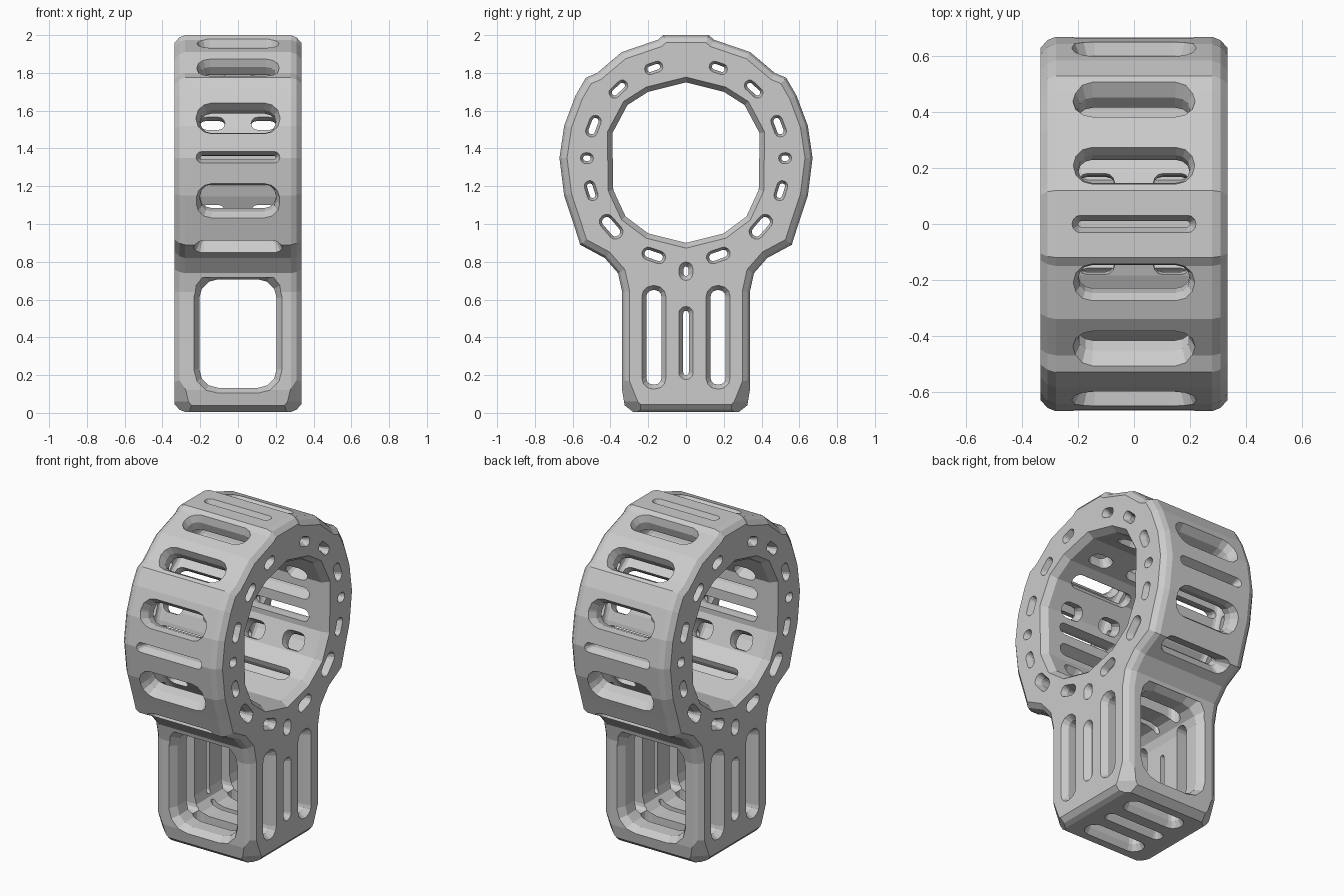
import bpy, bmesh
from math import cos, sin, pi, radians
from mathutils import Vector, Matrix

if "Cube" in bpy.data.objects:
    bpy.data.objects.remove(bpy.data.objects["Cube"])

CZ = 1.33          # height of the ring centre
X, Y, Z = Vector((1, 0, 0)), Vector((0, 1, 0)), Vector((0, 0, 1))


def frame(origin, u, w):
    """Matrix with local x = u, local z = w."""
    m = Matrix((u, w.cross(u), w)).transposed().to_4x4()
    m.translation = Vector(origin)
    return m


def offset(pts, d):
    """Grow (d > 0) or shrink a counter-clockwise outline."""
    out, n = [], len(pts)
    for i in range(n):
        p, a, b = Vector(pts[i]), Vector(pts[i - 1]), Vector(pts[(i + 1) % n])
        e1, e2 = (p - a).normalized(), (b - p).normalized()
        n1, n2 = Vector((e1.y, -e1.x)), Vector((e2.y, -e2.x))
        out.append(p + (n1 + n2) * (d / max(1 + n1.dot(n2), 0.3)))
    return out


def rounded(w, h, r):
    r = min(r, 0.48 * w, 0.48 * h)
    pts = []
    for k, (sx, sy) in enumerate([(1, 1), (-1, 1), (-1, -1), (1, -1)]):
        for j in range(4):
            a = k * pi / 2 + j * pi / 6
            pts.append((sx * (w / 2 - r) + r * cos(a), sy * (h / 2 - r) + r * sin(a)))
    return pts


def mirrored(half):
    """Right half from bottom to top -> full outline."""
    return half + [(-y, z) for y, z in reversed(half) if y > 1e-6]


def loft(bm, loops, closed=False):
    rings = [[bm.verts.new(p) for p in lp] for lp in loops]
    n = len(rings[0])
    pairs = list(zip(rings, rings[1:])) + ([(rings[-1], rings[0])] if closed else [])
    for a, b in pairs:
        for i in range(n):
            j = (i + 1) % n
            bm.faces.new((a[i], a[j], b[j], b[i]))
    if not closed:
        bm.faces.new(rings[0])
        bm.faces.new(rings[-1])


def prism(bm, pts, m, layers):
    """Sweep an outline along local z; layers are (distance, growth)."""
    loft(bm, [[m @ Vector((p[0], p[1], d)) for p in offset(pts, g)] for d, g in layers])


def make(name, bm):
    bmesh.ops.recalc_face_normals(bm, faces=bm.faces)
    me = bpy.data.meshes.new(name)
    bm.to_mesh(me)
    bm.free()
    ob = bpy.data.objects.new(name, me)
    bpy.context.collection.objects.link(ob)
    return ob


def both(angles):
    for a in angles:
        yield radians(a)
        if a != 90:
            yield radians(180 - a)


def through(d, g):
    """Layers of a cutter running right through, flared at both ends."""
    return [(-d - 0.03, g * 2), (-d + 0.03, 0), (d - 0.03, 0), (d + 0.03, g * 2)]


side = frame((0, 0, 0), Y, X)

# Solid body: ring and stem outline with chamfered rims
outline = mirrored([(0.28, 0.005), (0.325, 0.04), (0.338, 0.12), (0.338, 0.64), (0.36, 0.74),
                    (0.43, 0.82), (0.56, 0.89), (0.595, 1.0), (0.645, 1.15), (0.67, 1.35),
                    (0.645, 1.52), (0.585, 1.68), (0.53, 1.775), (0.47, 1.80), (0.34, 1.91),
                    (0.15, 1.975), (0.12, 2.0)])
bm = bmesh.new()
prism(bm, outline, side, [(-0.335, -0.04), (-0.31, -0.012), (-0.28, 0),
                          (0.28, 0), (0.31, -0.012), (0.335, -0.04)])
body = make("ring_frame_with_stem", bm)
cutters = []

# Round off the four corners of the foot
bm = bmesh.new()
square = [(0.1, 0.1), (-0.1, 0.1), (-0.1, -0.1), (0.1, -0.1)]
for sx in (-1, 1):
    for sy in (-1, 1):
        m = frame((0.38 * sx, 0.38 * sy, 0), Vector((sx, sy, 0)).normalized(), Z)
        prism(bm, square, m, [(-0.05, 0.1), (0, 0.06), (0.06, 0.02), (0.2, -0.02)])
cutters.append(make("foot_corner_cutter", bm))

# Ring bore and the rounded tunnel through the stem
bore = mirrored([(0, 0.9), (0.2, 0.95), (0.32, 1.04), (0.385, 1.18), (0.39, 1.48),
                 (0.31, 1.63), (0.2, 1.70), (0, 1.75)])
bm = bmesh.new()
prism(bm, bore, side, through(0.325, 0.02))
prism(bm, rounded(0.41, 0.575, 0.1), frame((0, 0, 0.42), X, Y), through(0.325, 0.02))
cutters.append(make("bore_cutter", bm))

# Hollow channel inside the ring
bm = bmesh.new()
loops = []
for i in range(40):
    a = 2 * pi * (i + 0.5) / 40
    loops.append([(x, (0.525 + r) * cos(a), CZ + (0.525 + r) * sin(a))
                  for x, r in rounded(0.44, 0.09, 0.03)])
loft(bm, loops, closed=True)
cutters.append(make("channel_cutter", bm))

# Windows in the outer wall of the ring
bm = bmesh.new()
for ang, h in [(-41, 0.045), (-18, 0.15), (2, 0.02), (20, 0.13), (48.5, 0.11), (71.5, 0.105), (90, 0.02)]:
    for a in both([ang]):
        m = frame((0, 0, CZ), X, Vector((0, cos(a), sin(a))))
        prism(bm, rounded(0.4, h, 0.06), m, [(0.53, 0), (0.62, 0), (0.75, 0.055)])
cutters.append(make("outer_window_cutter", bm))

# Windows in the bore wall: full slots, and pairs split by a middle post
bm = bmesh.new()
pair = [-0.135, 0.135]
for ang, centres, w, h in [(-62, [0], 0.4, 0.075), (-34, pair, 0.13, 0.09), (-12, [0], 0.4, 0.05),
                           (8, [0], 0.4, 0.045), (25, pair, 0.13, 0.075), (48, [0], 0.4, 0.075),
                           (72, pair, 0.13, 0.07)]:
    for a in both([ang]):
        for x in centres:
            m = frame((x, 0, CZ), X, Vector((0, cos(a), sin(a))))
            prism(bm, rounded(w, h, 0.035), m, [(0.53, 0), (0.45, 0), (0.36, 0.02)])
cutters.append(make("bore_window_cutter", bm))

# Small holes in the ring sides, and upright slots in the stem sides
bm = bmesh.new()
for ang, l, w in [(-71, 0.10, 0.04), (-41, 0.12, 0.05), (-17, 0.08, 0.03), (2, 0.03, 0.04),
                  (21, 0.09, 0.035), (47, 0.085, 0.03), (71, 0.07, 0.03)]:
    for a in both([ang]):
        m = frame((0, 0.525 * cos(a), CZ + 0.525 * sin(a)), Vector((0, -sin(a), cos(a))), X)
        prism(bm, rounded(l, w, 0.03), m, through(0.33, 0.012))
for y, w, zc, h in [(-0.17, 0.08, 0.40, 0.5), (0, 0.03, 0.37, 0.34), (0.17, 0.08, 0.40, 0.5),
                    (0, 0.025, 0.75, 0.05)]:
    prism(bm, rounded(w, h, 0.035), frame((0, y, zc), Y, X), through(0.33, 0.02))
cutters.append(make("side_slot_cutter", bm))

# Slots across the stem floor and roof
bm = bmesh.new()
for y, w, top in [(-0.17, 0.08, 0.82), (0, 0.035, 0.80), (0.17, 0.08, 0.82)]:
    prism(bm, rounded(0.36, w, 0.04), frame((0, y, 0), X, Z),
          [(-0.02, 0.035), (0.04, 0), (top, 0)])
cutters.append(make("stem_floor_cutter", bm))

# Cut everything and keep only the finished body
for c in cutters:
    c.hide_render = True
    mod = body.modifiers.new(c.name, 'BOOLEAN')
    mod.operation, mod.solver, mod.object = 'DIFFERENCE', 'EXACT', c
    mod.use_self = True
dg = bpy.context.evaluated_depsgraph_get()
dg.update()
result = bpy.data.meshes.new_from_object(body.evaluated_get(dg))
body.modifiers.clear()
body.data = result
for c in cutters:
    bpy.data.objects.remove(c)
